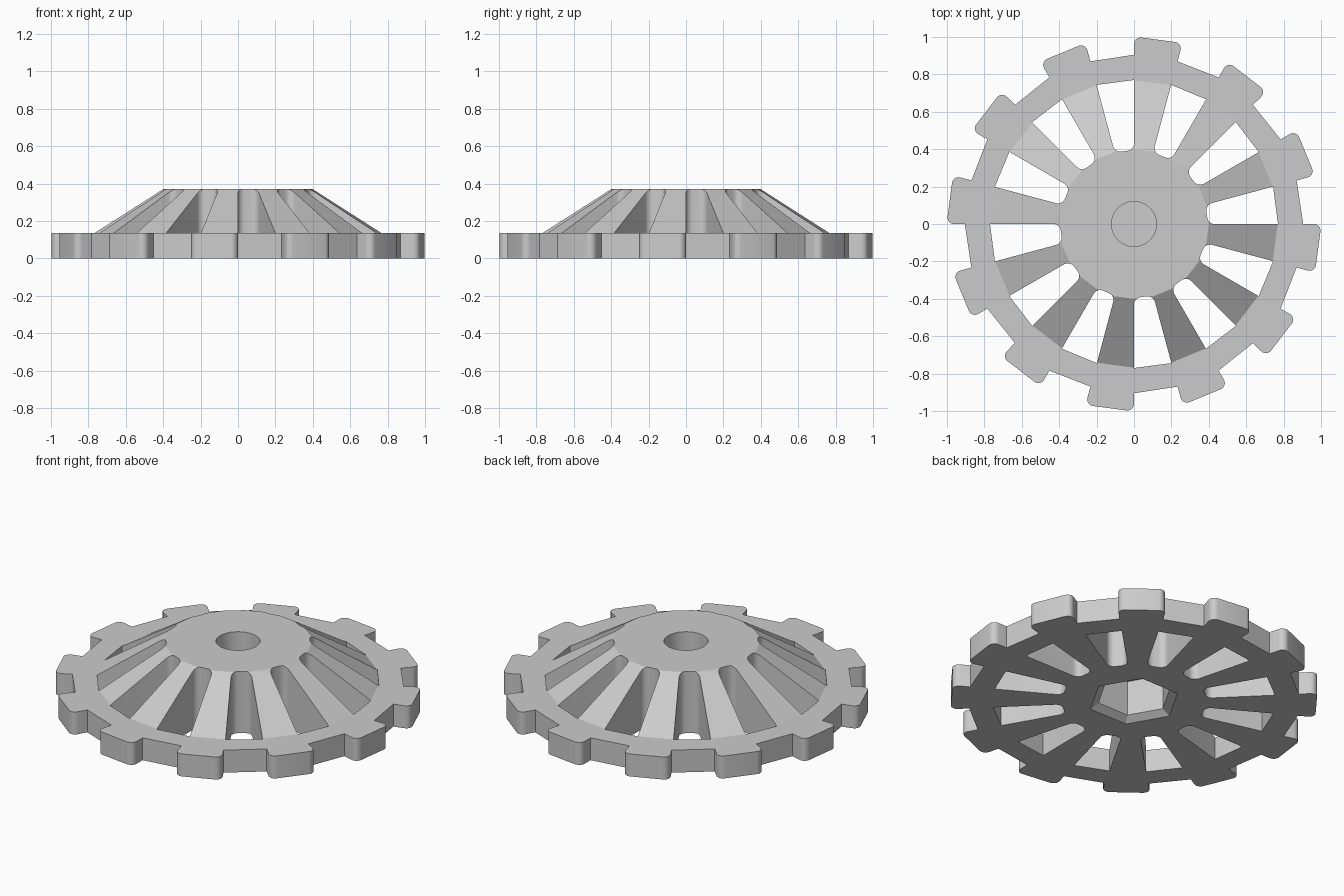
import bpy
import bmesh
from math import radians, sin, cos, tan
from mathutils import Vector

if "Cube" in bpy.data.objects:
    bpy.data.objects.remove(bpy.data.objects["Cube"])

COUNT = 12                 # teeth, spokes and slots
STEP = 360 / COUNT
RIM_H, TOP_H = 0.135, 0.37
CONE_R, HUB_R = 0.768, 0.4

grey = bpy.data.materials.new("plain grey")
grey.use_nodes = True
tone = (0.6, 0.6, 0.6, 1)
grey.diffuse_color = tone
grey.node_tree.nodes["Principled BSDF"].inputs["Base Color"].default_value = tone


def polar(r, deg):
    return Vector((r * cos(radians(deg)), r * sin(radians(deg))))


def ring(r, sides):
    return [polar(r, 360 * i / sides) for i in range(sides)]


def fillet(before, corner, after, radius, segs=6):
    """Points of a round arc that replaces a corner."""
    a, b = (before - corner).normalized(), (after - corner).normalized()
    half = a.angle(b) / 2
    centre = corner + (a + b).normalized() * (radius / sin(half))
    start = corner + a * (radius / tan(half)) - centre
    end = corner + b * (radius / tan(half)) - centre
    total = start.angle(end)
    return [centre + (start * sin(total * (1 - i / segs)) + end * sin(total * i / segs)) / sin(total)
            for i in range(segs + 1)]


def loft(bm, sections):
    """Closed solid through (outline, height) sections."""
    loops = [[bm.verts.new((p.x, p.y, z)) for p in pts] for pts, z in sections]
    bm.faces.new(loops[0][::-1])
    bm.faces.new(loops[-1])
    n = len(loops[0])
    for lo, hi in zip(loops, loops[1:]):
        for i in range(n):
            j = (i + 1) % n
            bm.faces.new((lo[i], lo[j], hi[j], hi[i]))


def solid(name, *shapes):
    bm = bmesh.new()
    for sections in shapes:
        loft(bm, sections)
    bmesh.ops.recalc_face_normals(bm, faces=bm.faces)
    mesh = bpy.data.meshes.new(name)
    bm.to_mesh(mesh)
    bm.free()
    mesh.materials.append(grey)
    obj = bpy.data.objects.new(name, mesh)
    bpy.context.collection.objects.link(obj)
    return obj


def combine(target, tool, operation):
    mod = target.modifiers.new(tool.name, "BOOLEAN")
    mod.object, mod.operation, mod.solver = tool, operation, "EXACT"
    bpy.context.view_layer.objects.active = target
    bpy.ops.object.modifier_apply(modifier=mod.name)
    bpy.data.objects.remove(tool)


# Toothed rim outline: each tooth fills half a step and has rounded tips
outline = []
for k in range(COUNT):
    a, b = k * STEP - STEP / 2, k * STEP
    root_a, tip_a, tip_b, root_b = polar(0.9, a), polar(1.002, a), polar(1.002, b), polar(0.905, b)
    outline += [root_a, *fillet(root_a, tip_a, tip_b, 0.035),
                *fillet(tip_a, tip_b, root_b, 0.035), root_b]
wheel = solid("toothed_wheel", [(outline, 0), (outline, RIM_H)])

# Faceted conical hub, sunk into the rim disc
sink = 0.06
low_r = CONE_R + (CONE_R - HUB_R) * sink / (TOP_H - RIM_H)
hub = solid("conical_hub", [(ring(low_r, 2 * COUNT), RIM_H - sink), (ring(HUB_R, 2 * COUNT), TOP_H)])
combine(wheel, hub, "UNION")

# Tapered slots between the spokes, rounded at the inner end
slots = []
for k in range(COUNT):
    a, b = k * STEP - 0.05, k * STEP + STEP / 2 + 0.05
    in_a, out_a, out_b, in_b = polar(0.396, a), polar(0.77, a), polar(0.77, b), polar(0.396, b)
    pts = [out_a, out_b, *fillet(out_b, in_b, in_a, 0.04), *fillet(in_b, in_a, out_a, 0.04)]
    slots.append([(pts, -0.1), (pts, 0.5)])
combine(wheel, solid("slots", *slots), "DIFFERENCE")

# Blind round bore in the top
bore = ring(0.12, 48)
combine(wheel, solid("bore", [(bore, 0.255), (bore, 0.5)]), "DIFFERENCE")

# Hexagonal socket underneath with a chamfered mouth
socket = solid("socket", [(ring(0.27, 6), -0.012), (ring(0.205, 6), 0.03), (ring(0.205, 6), 0.24)])
combine(wheel, socket, "DIFFERENCE")

bpy.ops.object.select_all(action="DESELECT")
wheel.select_set(True)
bpy.context.view_layer.objects.active = wheel
bpy.ops.object.shade_smooth_by_angle(angle=radians(20))
